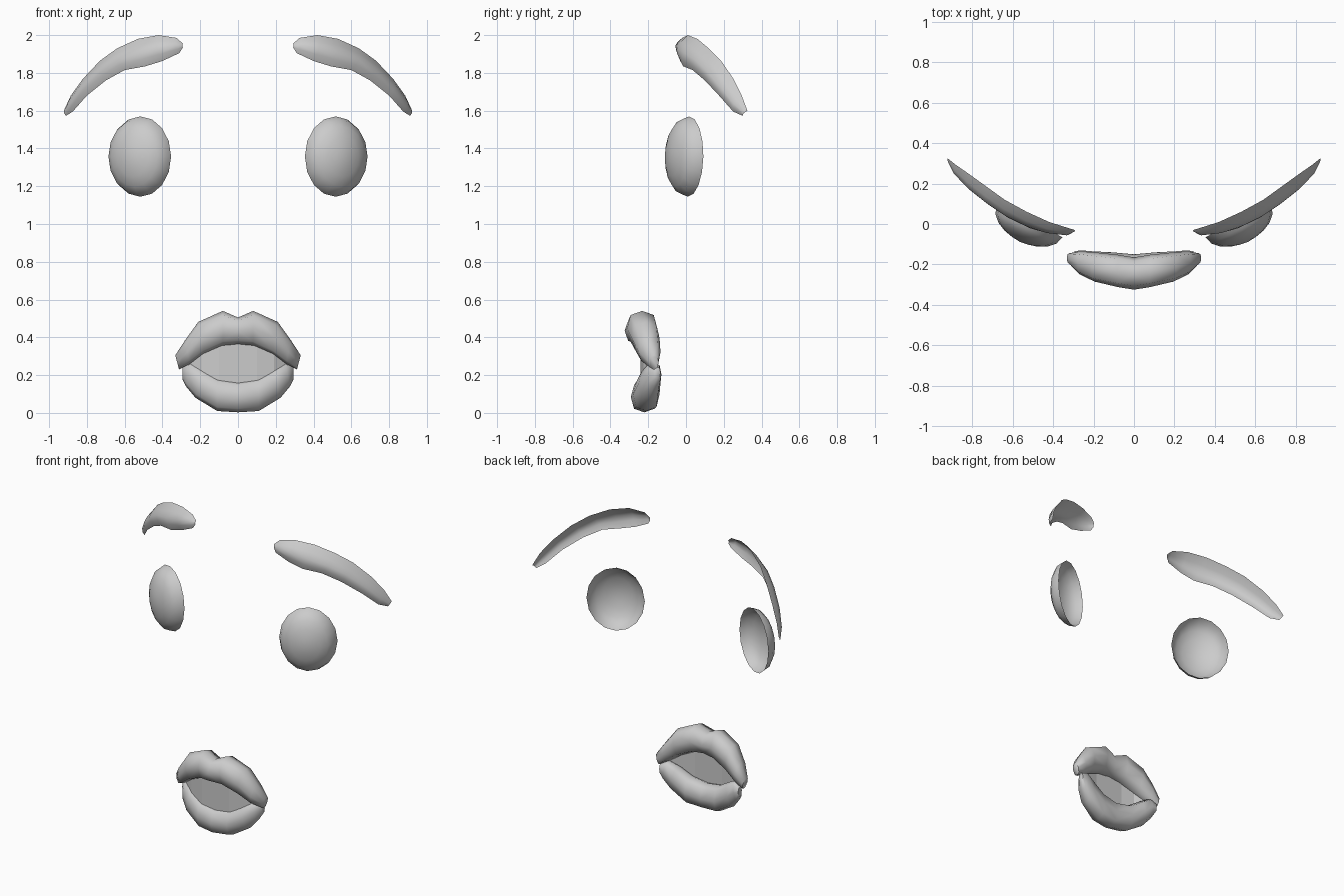
import bpy, bmesh, math
from mathutils import Vector

if "Cube" in bpy.data.objects:
    bpy.data.objects.remove(bpy.data.objects["Cube"])

grey = bpy.data.materials.new("soft_grey")
grey.diffuse_color = (0.6, 0.6, 0.6, 1)
grey.use_nodes = True
grey.node_tree.nodes["Principled BSDF"].inputs["Base Color"].default_value = grey.diffuse_color


def make(name, rows, closed=False, cap_end=False, tip=None, smooth=True):
    """Bridge rows of points into a surface, then mirror it across x = 0."""
    bm = bmesh.new()
    vr = [[bm.verts.new(p) for p in row] for row in rows]
    n = len(rows[0])
    for a, b in zip(vr, vr[1:]):
        for i in range(n if closed else n - 1):
            j = (i + 1) % n
            bm.faces.new((a[i], a[j], b[j], b[i]))
    if cap_end:
        bm.faces.new(vr[-1])
    if tip is not None:
        t = bm.verts.new(tip)
        for i in range(n):
            bm.faces.new((vr[-1][i], vr[-1][(i + 1) % n], t))
    bmesh.ops.recalc_face_normals(bm, faces=bm.faces)
    # open shells face the front
    if not cap_end and sum(f.normal.y * f.calc_area() for f in bm.faces) > 0:
        bmesh.ops.reverse_faces(bm, faces=bm.faces)
    me = bpy.data.meshes.new(name)
    bm.to_mesh(me)
    bm.free()
    me.materials.append(grey)
    ob = bpy.data.objects.new(name, me)
    bpy.context.collection.objects.link(ob)
    mod = ob.modifiers.new("mirror", 'MIRROR')
    mod.merge_threshold = 0.0005
    if smooth:
        bpy.ops.object.select_all(action='DESELECT')
        ob.select_set(True)
        bpy.context.view_layer.objects.active = ob
        bpy.ops.object.shade_smooth_by_angle(angle=math.radians(65))
    return ob


# Eyes: half-ellipsoid shells, open at the back and turned outwards
c = Vector((0.517, 0.013, 1.357))
side, out, up = Vector((0.9, 0.436, 0)), Vector((0.436, -0.9, 0)), Vector((0.0, 0.015, 1))
eye_rows = []
for deg in (0, 22, 42, 60, 76):
    r, d = math.cos(math.radians(deg)), math.sin(math.radians(deg))
    eye_rows.append([c + side * (0.181 * r * math.cos(t)) + up * (0.2125 * r * math.sin(t)) + out * (0.11 * d)
                     for t in (2 * math.pi * k / 16 for k in range(16))])
make("eyes", eye_rows, closed=True, tip=c + out * 0.112)

# Eyebrows: bowed strips, each station has an upper edge, a lower edge and a bulge
brow = [
    ((0.292, -0.03, 1.955), (0.292, -0.035, 1.935), 0.005),
    ((0.325, -0.02, 1.985), (0.31, -0.04, 1.905), 0.03),
    ((0.42, 0.01, 2.0), (0.40, -0.03, 1.863), 0.04),
    ((0.53, 0.06, 1.98), (0.49, -0.015, 1.835), 0.04),
    ((0.64, 0.12, 1.93), (0.60, 0.035, 1.815), 0.04),
    ((0.73, 0.185, 1.865), (0.70, 0.10, 1.76), 0.04),
    ((0.82, 0.25, 1.77), (0.80, 0.175, 1.68), 0.035),
    ((0.885, 0.295, 1.68), (0.875, 0.25, 1.595), 0.025),
    ((0.922, 0.325, 1.60), (0.91, 0.30, 1.573), 0.008),
]
brow_out = Vector((0.5, -0.87, 0))
make("eyebrows", [[Vector(a).lerp(Vector(b), u) + brow_out * (h * math.sin(math.pi * u))
                   for u in (0, 0.25, 0.5, 0.75, 1)] for a, b, h in brow])


# Lips: closed rings lofted from the middle to the corner
def lip(name, stations):
    rows = []
    for xt, xb, zt, zb, yf, yb in stations:
        ring = []
        for k in range(8):
            t = k * math.pi / 4
            s = 1.08 if k % 2 else 1.0
            f = 0.5 + 0.5 * s * math.sin(t)
            ring.append((xb + (xt - xb) * f if xt else 0,
                         (yf + yb) / 2 + (yb - yf) / 2 * s * math.cos(t),
                         zb + (zt - zb) * f))
        rows.append(ring)
    make(name, rows, closed=True, cap_end=True)


lip("upper_lip", [
    (0, 0, 0.505, 0.365, -0.325, -0.165),
    (0.08, 0.08, 0.54, 0.355, -0.312, -0.152),
    (0.21, 0.18, 0.482, 0.31, -0.285, -0.14),
    (0.28, 0.255, 0.385, 0.26, -0.25, -0.135),
    (0.332, 0.312, 0.305, 0.23, -0.195, -0.145),
])
lip("lower_lip", [
    (0, 0, 0.165, 0.003, -0.292, -0.15),
    (0.11, 0.11, 0.185, 0.01, -0.28, -0.14),
    (0.19, 0.225, 0.235, 0.08, -0.25, -0.135),
    (0.25, 0.275, 0.268, 0.14, -0.215, -0.13),
    (0.295, 0.295, 0.245, 0.18, -0.175, -0.135),
])

# Mouth: thin sheet closing the gap between the lips
make("mouth", [[(x, y, zt), (x, y, zb)] for x, y, zt, zb in (
    (0, -0.24, 0.39, 0.14), (0.1, -0.24, 0.375, 0.16),
    (0.19, -0.225, 0.33, 0.21), (0.265, -0.185, 0.28, 0.24))], smooth=False)
